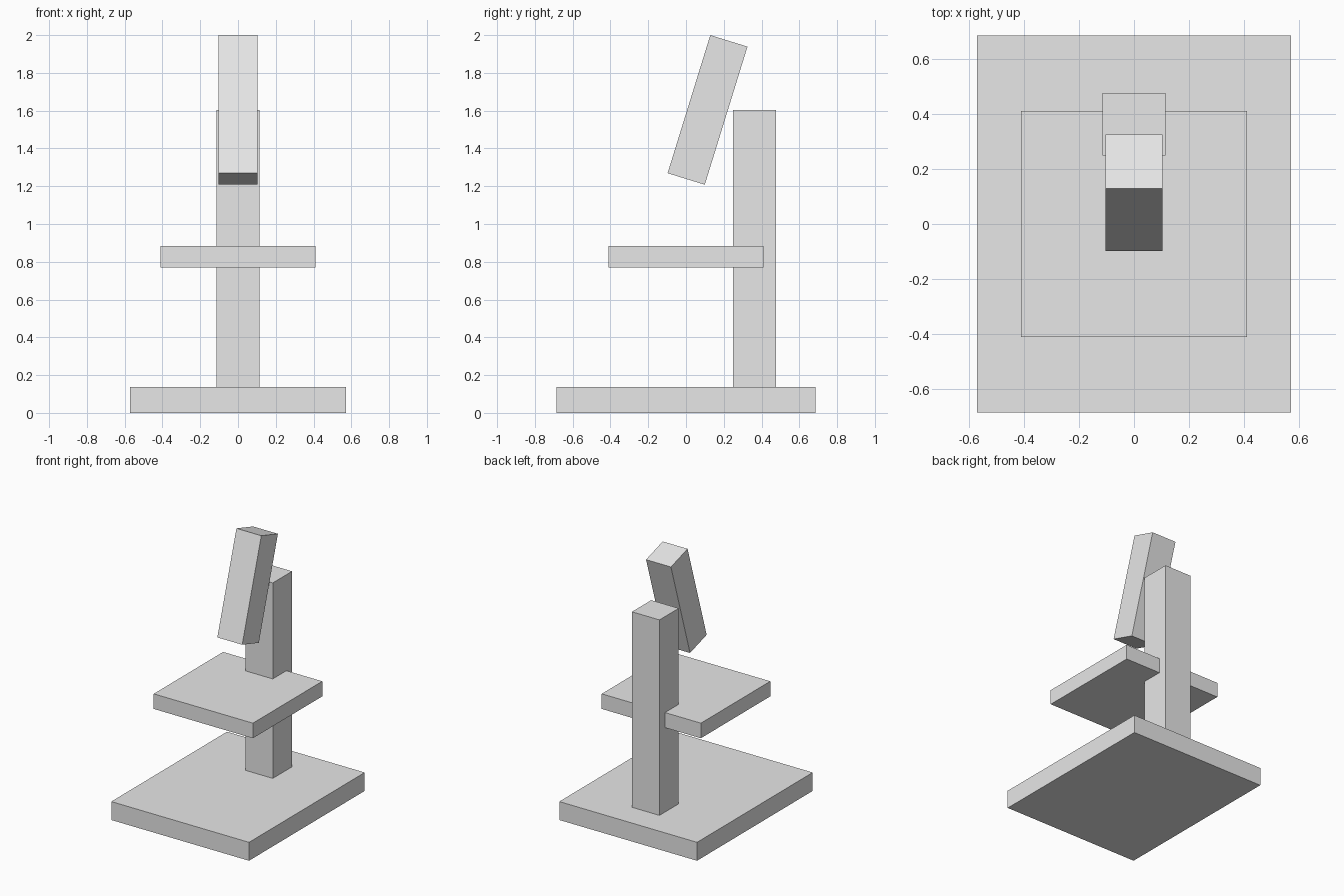
import bpy

default_cube = bpy.data.objects.get("Cube")
if default_cube:
    bpy.data.objects.remove(default_cube, do_unlink=True)

# Single light grey finish
grey = bpy.data.materials.new("light_grey")
grey.use_nodes = True
colour = (0.8, 0.8, 0.8, 1)
grey.diffuse_color = colour
grey.node_tree.nodes["Principled BSDF"].inputs["Base Color"].default_value = colour


def box(name, size, centre, tilt=0.0):
    """Add a flat-sided block, tilted about the x axis."""
    bpy.ops.mesh.primitive_cube_add(size=1, location=centre, rotation=(tilt, 0, 0))
    block = bpy.context.object
    block.name = name
    block.scale = size
    block.data.materials.append(grey)
    return block


base_height = 0.138
column_top = 1.603

# Foot plate
box("base", (1.142, 1.37, base_height), (0, 0, base_height / 2))

# Upright arm at the back
box("column", (0.228, 0.228, column_top - base_height),
    (0, 0.363, (column_top + base_height) / 2))

# Specimen table
box("stage", (0.822, 0.822, 0.113), (0, 0, 0.827))

# Viewing tube leaning back
box("eyepiece_tube", (0.206, 0.206, 0.765), (0, 0.114, 1.604), tilt=-0.3)
